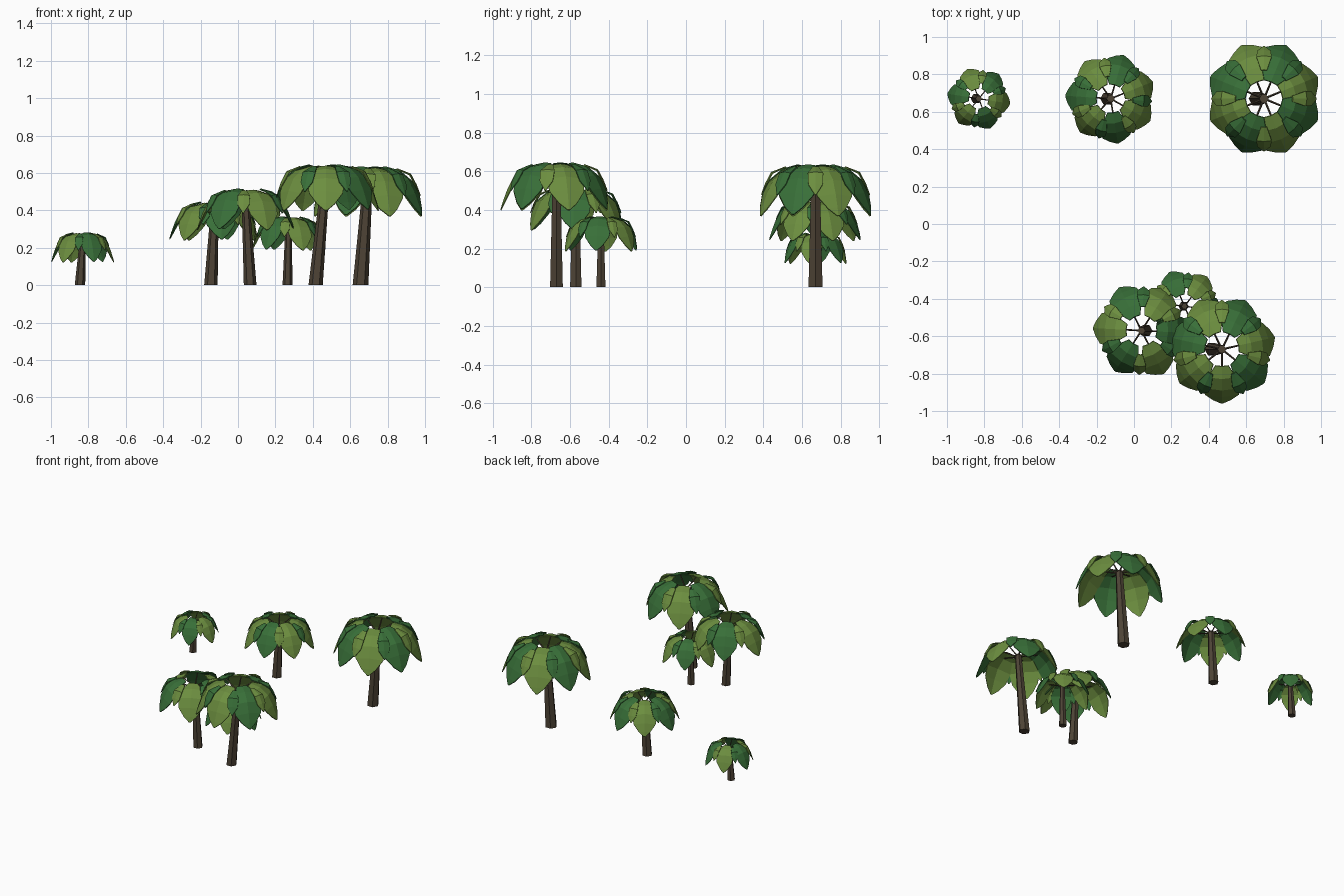
import bpy, bmesh, math
from mathutils import Vector, Matrix

if "Cube" in bpy.data.objects:
    bpy.data.objects.remove(bpy.data.objects["Cube"])


def material(name, col):
    m = bpy.data.materials.new(name)
    m.diffuse_color = (*col, 1)
    m.use_nodes = True
    m.node_tree.nodes["Principled BSDF"].inputs["Base Color"].default_value = m.diffuse_color
    return m


BARK = material("bark", (0.075, 0.056, 0.036))
GREENS = [material("light_leaf", (0.15, 0.27, 0.05)),
          material("deep_leaf", (0.04, 0.16, 0.04))]

# leaf rows: radius, drop, half width (fractions of canopy radius / height)
LEAF = [(0.32, 0.03, 0.12), (0.55, 0.10, 0.26), (0.76, 0.30, 0.35),
        (0.88, 0.58, 0.31), (0.96, 0.84, 0.16), (1.00, 1.00, 0.02)]
# small leaves that cover the joints between the big ones
SMALL = [(0.50, 0.09, 0.05), (0.74, 0.20, 0.13),
         (0.84, 0.42, 0.12), (0.91, 0.64, 0.01)]


def finish(bm, name, mats):
    bmesh.ops.recalc_face_normals(bm, faces=bm.faces)
    me = bpy.data.meshes.new(name)
    bm.to_mesh(me)
    bm.free()
    for m in mats:
        me.materials.append(m)
    ob = bpy.data.objects.new(name, me)
    bpy.context.collection.objects.link(ob)
    return ob


def tube(bm, stations, sides):
    # closed tapering tube through (point, radius) stations
    axis = (stations[-1][0] - stations[0][0]).normalized()
    rot = axis.to_track_quat('Z', 'Y')
    if axis.z > 0.9:
        rot.identity()
    rings = []
    for p, r in stations:
        rings.append([bm.verts.new(p + rot @ Vector(
            (r * math.cos(2 * math.pi * i / sides), r * math.sin(2 * math.pi * i / sides), 0)))
            for i in range(sides)])
    for a, b in zip(rings, rings[1:]):
        for i in range(sides):
            j = (i + 1) % sides
            bm.faces.new((a[i], a[j], b[j], b[i]))
    bm.faces.new(rings[0][::-1])
    bm.faces.new(rings[-1])


def leaf(bm, rows, centre, R, H, angle, mat):
    # drooping leaf with a soft fold along its midrib, thin solid
    turn = Matrix.Rotation(angle, 3, 'Z')
    T = 0.012 * R
    layers = []
    for off in (0, T):
        grid = []
        for r, d, w in rows:
            row = []
            for s in (-1, 0, 1):
                fold = abs(s) * w * 0.13 * R
                p = Vector((r * R - fold - off, s * w * R, -d * H - fold - off))
                row.append(bm.verts.new(centre + turn @ p))
            grid.append(row)
        layers.append(grid)
    top, low = layers
    fs = []
    n = len(rows)
    for i in range(n - 1):
        for k in range(2):
            fs.append(bm.faces.new((top[i][k], top[i + 1][k], top[i + 1][k + 1], top[i][k + 1])))
            fs.append(bm.faces.new((low[i][k], low[i][k + 1], low[i + 1][k + 1], low[i + 1][k])))
        for k in (0, 2):
            fs.append(bm.faces.new((top[i][k], low[i][k], low[i + 1][k], top[i + 1][k])))
    for i in (0, n - 1):
        for k in range(2):
            fs.append(bm.faces.new((top[i][k], top[i][k + 1], low[i][k + 1], low[i][k])))
    for f in fs:
        f.material_index = mat


def tree(name, base, crown, top, low, R, r0, n, phase):
    H = top - low
    b = Vector((*base, 0))
    head = Vector((*crown, top - 0.28 * H))
    # trunk
    bm = bmesh.new()
    tube(bm, [(b, r0), (b.lerp(head, 0.45), r0 * 0.82), (head, r0 * 0.6)], 6)
    finish(bm, name + "_trunk", [BARK])
    # branches and leaves
    stems, leaves = bmesh.new(), bmesh.new()
    c = Vector((*crown, top))
    step = 2 * math.pi / n
    for i in range(n):
        a = math.radians(phase) + i * step
        out = Vector((math.cos(a), math.sin(a), 0))
        start = head - Vector((0, 0, 0.06 * H))
        tip = c + out * 0.5 * R - Vector((0, 0, 0.12 * H))
        tube(stems, [(start, 0.02 * R), (tip, 0.014 * R)], 4)
        # alternate height a little so overlapping leaves stay separate
        lift = Vector((0, 0, 0.012 * R * (1 if i % 2 else -1)))
        leaf(leaves, LEAF, c + lift, R, H, a, i % 2)
        leaf(leaves, SMALL, c + Vector((0, 0, 0.03 * R)), R, H, a + step / 2, (i + 1) % 2)
    finish(stems, name + "_branches", [BARK])
    finish(leaves, name + "_leaves", GREENS)


# back row: small, medium, large
tree("small_tree", (-0.845, 0.67), (-0.83, 0.67), 0.285, 0.125, 0.17, 0.028, 6, -9)
tree("medium_tree", (-0.145, 0.67), (-0.125, 0.67), 0.45, 0.245, 0.243, 0.036, 7, 22)
tree("large_tree", (0.655, 0.67), (0.695, 0.67), 0.64, 0.375, 0.31, 0.042, 8, 22.5)
# front cluster
tree("cluster_middle_tree", (0.065, -0.57), (0.04, -0.57), 0.52, 0.30, 0.26, 0.034, 6, 57)
tree("cluster_short_tree", (0.265, -0.44), (0.27, -0.44), 0.37, 0.19, 0.20, 0.027, 6, 53)
tree("cluster_tall_tree", (0.415, -0.67), (0.47, -0.67), 0.65, 0.405, 0.29, 0.038, 7, -90)
